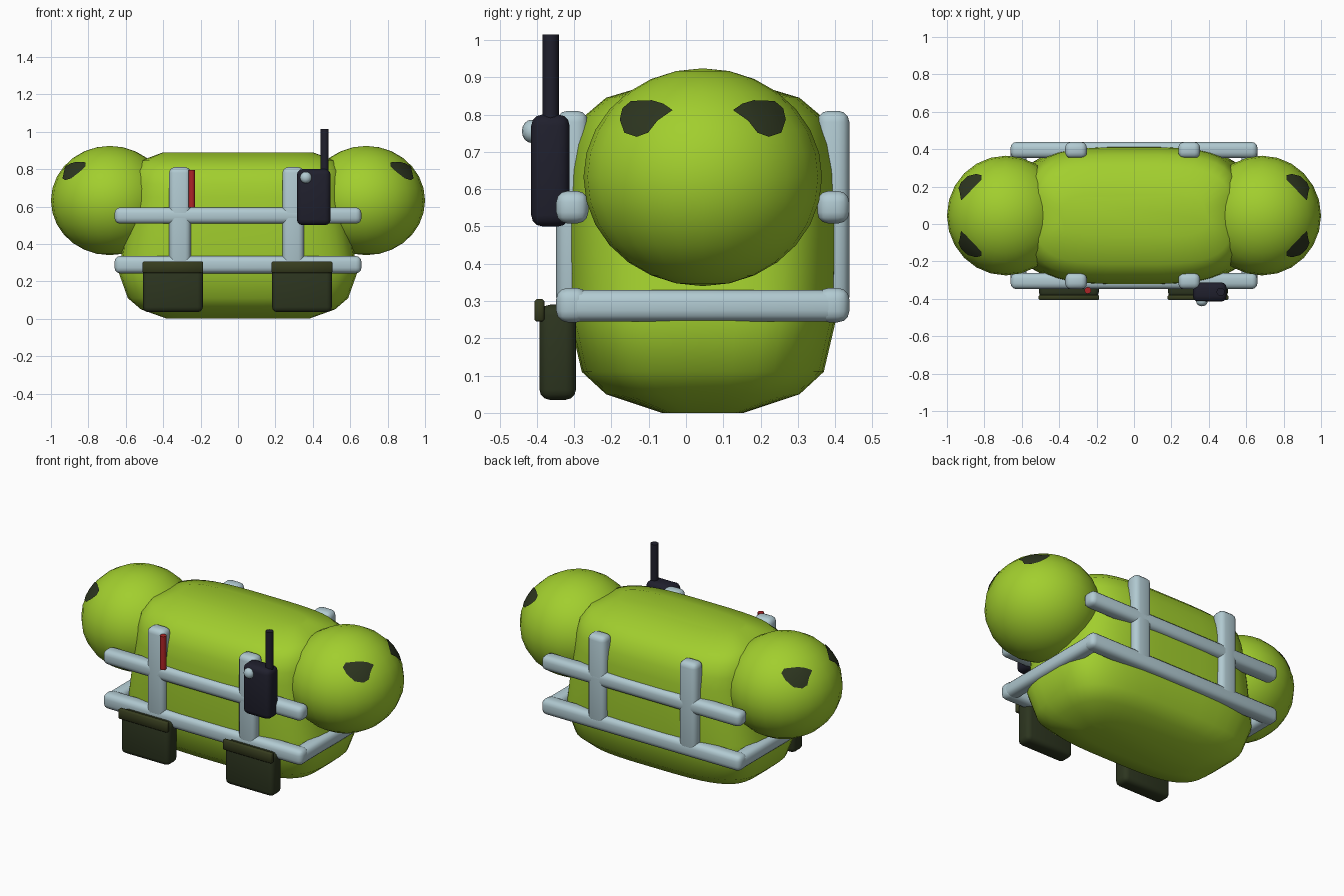
import bpy, bmesh, math
from mathutils import Vector

if "Cube" in bpy.data.objects:
    bpy.data.objects.remove(bpy.data.objects["Cube"])

CY = 0.045  # depth centre of body, heads and frame


def material(name, rgb):
    m = bpy.data.materials.new(name)
    m.diffuse_color = (*rgb, 1)
    m.use_nodes = True
    m.node_tree.nodes["Principled BSDF"].inputs["Base Color"].default_value = m.diffuse_color
    return m


LIME = material("lime", (0.36, 0.62, 0.027))
PALE = material("pale grey", (0.44, 0.59, 0.64))
BLACK = material("blue black", (0.014, 0.014, 0.026))
GREEN = material("dark green", (0.026, 0.036, 0.014))
OLIVE = material("olive", (0.037, 0.045, 0.013))
RED = material("red", (0.42, 0.018, 0.02))


def finish(bm, name, mat, angle=60):
    bmesh.ops.recalc_face_normals(bm, faces=bm.faces)
    me = bpy.data.meshes.new(name)
    bm.to_mesh(me)
    bm.free()
    ob = bpy.data.objects.new(name, me)
    bpy.context.collection.objects.link(ob)
    me.materials.append(mat)
    bpy.ops.object.select_all(action='DESELECT')
    ob.select_set(True)
    bpy.context.view_layer.objects.active = ob
    bpy.ops.object.shade_smooth_by_angle(angle=math.radians(angle))
    return ob


def box(name, x, y, z, mat, bevel=0.0, segments=3):
    """Rounded box given by its (min, max) extent on each axis."""
    bm = bmesh.new()
    bmesh.ops.create_cube(bm, size=1)
    for v in bm.verts:
        v.co = [(a + b) / 2 + c * (b - a) for (a, b), c in zip((x, y, z), v.co)]
    if bevel:
        bmesh.ops.bevel(bm, geom=bm.edges[:], offset=bevel, segments=segments,
                        profile=0.5, affect='EDGES')
    return finish(bm, name, mat)


def ball(name, centre, radii, mat, u=24, v=14):
    bm = bmesh.new()
    bmesh.ops.create_uvsphere(bm, u_segments=u, v_segments=v, radius=1)
    for vert in bm.verts:
        vert.co = Vector(c + r * p for c, r, p in zip(centre, radii, vert.co))
    return finish(bm, name, mat)


# Body: stacked rounded-rectangle rings (height, half length, half depth)
rings = [(0.0, 0.38, 0.11), (0.05, 0.52, 0.26), (0.11, 0.59, 0.325),
         (0.25, 0.64, 0.358), (0.33, 0.625, 0.365), (0.5, 0.60, 0.368),
         (0.65, 0.575, 0.365), (0.72, 0.57, 0.352), (0.79, 0.56, 0.325),
         (0.845, 0.52, 0.26), (0.89, 0.40, 0.11)]
N, POWER = 40, 2 / 3.6
bm = bmesh.new()
loops = []
for z, hx, hy in rings:
    loop = []
    for i in range(N):
        a = math.tau * (i + 0.5) / N
        c, s = math.cos(a), math.sin(a)
        loop.append(bm.verts.new((hx * math.copysign(abs(c) ** POWER, c),
                                  CY + hy * math.copysign(abs(s) ** POWER, s), z)))
    loops.append(loop)
for lo, hi in zip(loops, loops[1:]):
    for i in range(N):
        j = (i + 1) % N
        bm.faces.new((lo[i], lo[j], hi[j], hi[i]))
bm.faces.new(loops[0])
bm.faces.new(loops[-1])
finish(bm, "body", LIME)

# Heads at both ends, each with two eye patches laid on the surface
HEAD, RAD = Vector((0.685, CY, 0.632)), Vector((0.315, 0.32, 0.292))
EYE = [(0.08, 0.81), (0.105, 0.827), (0.135, 0.836), (0.19, 0.834), (0.213, 0.815),
       (0.22, 0.785), (0.208, 0.75), (0.175, 0.739), (0.145, 0.75), (0.12, 0.782)]
mid = (sum(p[0] for p in EYE) / len(EYE), sum(p[1] for p in EYE) / len(EYE))


def eye_point(y, z, end, side):
    py, pz = y / RAD.y, (z - HEAD.z) / RAD.z
    px = math.sqrt(1 - py * py - pz * pz)
    k = 1.012
    return (end * (HEAD.x + k * px * RAD.x), CY + side * k * py * RAD.y,
            HEAD.z + k * pz * RAD.z)


for end, end_name in ((-1, "left"), (1, "right")):
    ball(end_name + "_head", (end * HEAD.x, CY, HEAD.z), RAD, LIME)
    for side, side_name in ((-1, "front"), (1, "back")):
        bm = bmesh.new()
        rows = [[bm.verts.new(eye_point(mid[0] + t * (y - mid[0]),
                                        mid[1] + t * (z - mid[1]), end, side))
                 for y, z in EYE] for t in (0.35, 0.7, 1.0)]
        faces = [bm.faces.new(rows[0])]
        for a, b in zip(rows, rows[1:]):
            for i in range(len(EYE)):
                j = (i + 1) % len(EYE)
                faces.append(bm.faces.new((a[i], a[j], b[j], b[i])))
        eye = finish(bm, f"{end_name}_{side_name}_eye", GREEN)
        if sum(p.normal.x for p in eye.data.polygons) * end < 0:
            eye.data.flip_normals()

# Carrying frame: front and back rails with posts, plus lower end rails
for name, y0, y1 in (("front", -0.348, -0.262), ("back", 0.352, 0.438)):
    box(name + "_upper_rail", (-0.66, 0.66), (y0, y1), (0.508, 0.595), PALE, 0.03)
    box(name + "_lower_rail", (-0.66, 0.66), (y0, y1), (0.243, 0.335), PALE, 0.03)
    for x, tag in ((-0.31, "left"), (0.295, "right")):
        box(f"{name}_{tag}_post", (x - 0.058, x + 0.058), (y0, y1),
            (0.28, 0.81), PALE, 0.03)
for s, name in ((-1, "left"), (1, "right")):
    xs = sorted((s * 0.575, s * 0.66))
    box(name + "_end_rail", xs, (-0.345, 0.435), (0.245, 0.33), PALE, 0.03)

# Pouches with flaps hanging on the front
for x, name in ((-0.348, "left"), (0.342, "right")):
    box(name + "_pouch", (x - 0.16, x + 0.16), (-0.393, -0.295), (0.035, 0.29),
        GREEN, 0.028)
    box(name + "_pouch_flap", (x - 0.162, x + 0.162), (-0.406, -0.38),
        (0.245, 0.305), OLIVE, 0.005, 1)

# Radio with antenna and knob
box("radio", (0.315, 0.495), (-0.415, -0.312), (0.5, 0.8), BLACK, 0.03)
bm = bmesh.new()
bmesh.ops.create_cone(bm, cap_ends=True, segments=12, radius1=0.022,
                      radius2=0.022, depth=0.235)
bmesh.ops.translate(bm, verts=bm.verts, vec=(0.463, -0.363, 0.8975))
finish(bm, "antenna", BLACK)
ball("radio_knob", (0.363, -0.415, 0.755), (0.031, 0.025, 0.031), PALE, 12, 8)

# Red flare stick beside the left post
bm = bmesh.new()
bmesh.ops.create_cone(bm, cap_ends=True, segments=12, radius1=0.018,
                      radius2=0.018, depth=0.2)
bmesh.ops.translate(bm, verts=bm.verts, vec=(-0.247, -0.355, 0.695))
finish(bm, "flare_stick", RED)
